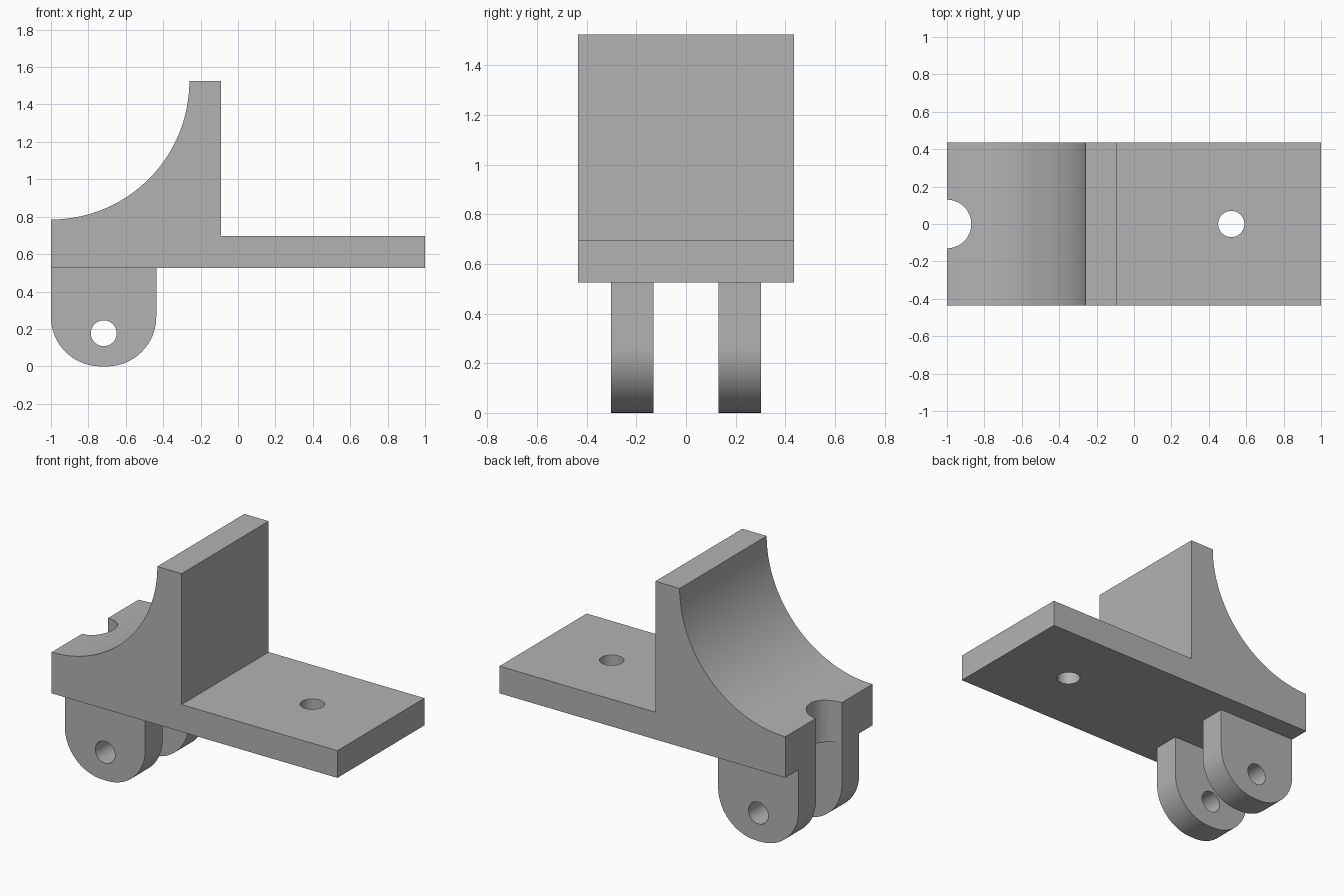
import bpy, bmesh
from math import cos, sin, pi, radians
from mathutils import Matrix

cube = bpy.data.objects.get("Cube")
if cube:
    bpy.data.objects.remove(cube, do_unlink=True)

grey = bpy.data.materials.new("plain grey")
grey.use_nodes = True
colour = (0.45, 0.45, 0.45, 1)
grey.diffuse_color = colour
grey.node_tree.nodes["Principled BSDF"].inputs["Base Color"].default_value = colour


def add_object(name, bm):
    bmesh.ops.recalc_face_normals(bm, faces=bm.faces)
    mesh = bpy.data.meshes.new(name)
    bm.to_mesh(mesh)
    bm.free()
    mesh.materials.append(grey)
    obj = bpy.data.objects.new(name, mesh)
    bpy.context.collection.objects.link(obj)
    return obj


def arc(cx, cz, r, start, end, steps):
    angles = [radians(start + (end - start) * i / steps) for i in range(steps + 1)]
    return [(cx + r * cos(a), cz + r * sin(a)) for a in angles]


def extrude_profile(name, points, y0, y1):
    bm = bmesh.new()
    face = bm.faces.new([bm.verts.new((x, y0, z)) for x, z in points])
    moved = bmesh.ops.extrude_face_region(bm, geom=[face])["geom"]
    verts = [v for v in moved if isinstance(v, bmesh.types.BMVert)]
    bmesh.ops.translate(bm, verts=verts, vec=(0, y1 - y0, 0))
    return add_object(name, bm)


def drill(target, centre, radius, length, axis="Z"):
    bm = bmesh.new()
    turn = Matrix.Rotation(pi / 2, 4, "X") if axis == "Y" else Matrix()
    bmesh.ops.create_cone(bm, cap_ends=True, segments=64, radius1=radius, radius2=radius,
                          depth=length, matrix=Matrix.Translation(centre) @ turn)
    cutter = add_object("hole_cutter", bm)
    cutter.hide_render = True
    mod = target.modifiers.new("hole", "BOOLEAN")
    mod.operation, mod.solver, mod.object = "DIFFERENCE", "EXACT", cutter
    bpy.context.view_layer.objects.active = target
    bpy.ops.object.modifier_apply(modifier=mod.name)
    bpy.data.objects.remove(cutter, do_unlink=True)


def smooth(obj):
    bpy.ops.object.select_all(action="DESELECT")
    obj.select_set(True)
    bpy.context.view_layer.objects.active = obj
    bpy.ops.object.shade_smooth_by_angle(angle=radians(30))


# Bracket body: flat foot, upright wall and concave saddle
base, top = 0.525, 1.525
outline = [(-1, base), (1, base), (1, 0.697), (-0.09, 0.697), (-0.09, top)]
outline += arc(-1, top, 0.74, 0, -90, 48)
body = extrude_profile("bracket_body", outline, -0.435, 0.435)

# Bolt hole in the foot and half-round notch in the saddle edge
drill(body, (0.52, 0, 0.6), 0.07, 1)
drill(body, (-1, 0, 0.7), 0.13, 1)
smooth(body)

# Pair of rounded hinge lugs with pin holes
r = 0.265
lug = [(-0.437, base)] + arc(-0.437 - r, r, r, 0, -90, 24)
lug += arc(-1 + r, r, r, -90, -180, 24) + [(-1, base)]
for name, side in (("front_lug", -1), ("back_lug", 1)):
    obj = extrude_profile(name, lug, side * 0.13, side * 0.303)
    drill(obj, (-0.718, side * 0.22, 0.177), 0.069, 0.5, "Y")
    smooth(obj)
